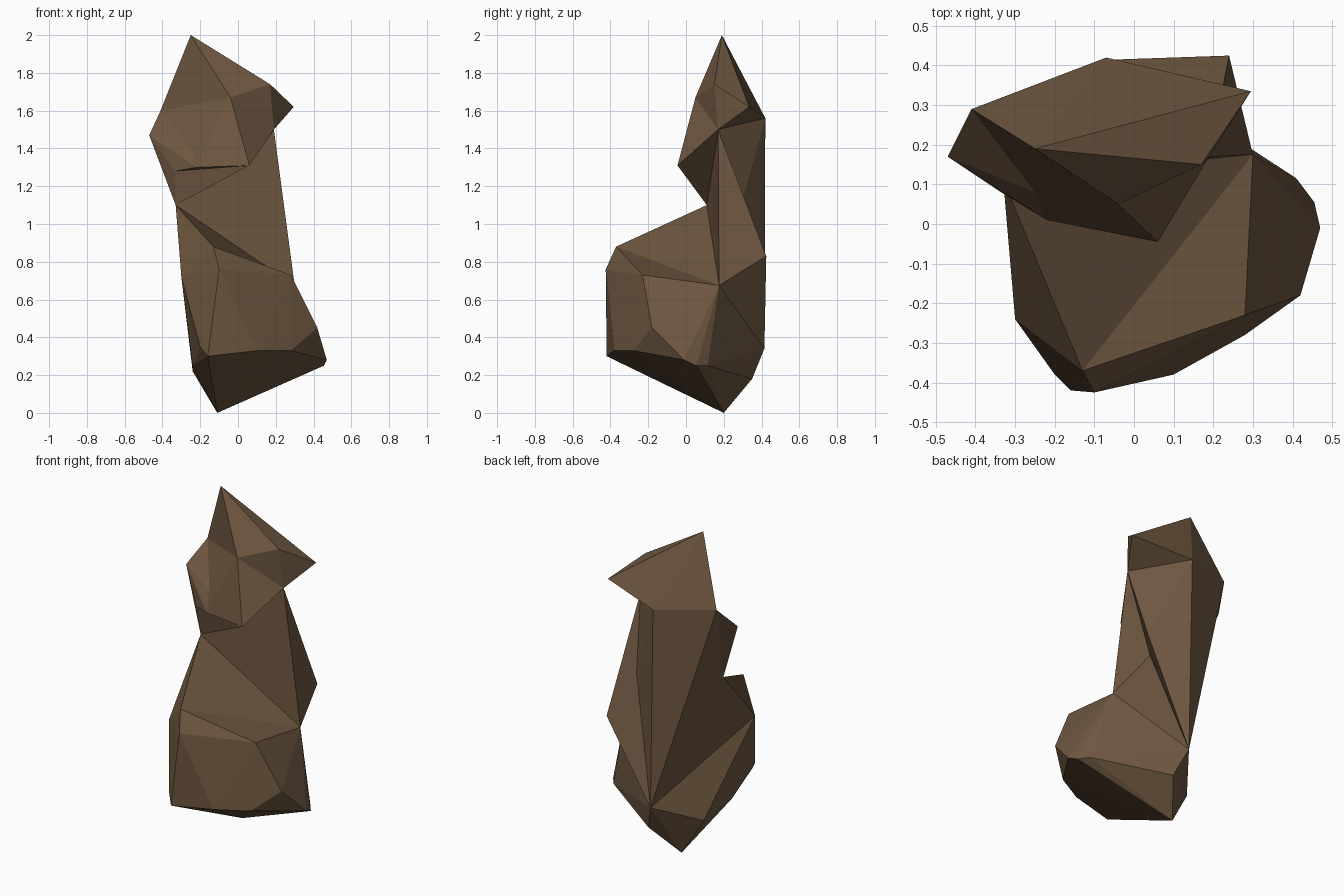
import bpy
import bmesh
from mathutils import Vector

default_cube = bpy.data.objects.get("Cube")
if default_cube:
    bpy.data.objects.remove(default_cube, do_unlink=True)

# Single earthy rock colour
rock_brown = bpy.data.materials.new("rock_brown")
rock_brown.use_nodes = True
colour = (.155, .095, .052, 1)
rock_brown.diffuse_color = colour
for node in rock_brown.node_tree.nodes:
    if node.type == 'BSDF_PRINCIPLED':
        node.inputs["Base Color"].default_value = colour
        node.inputs["Roughness"].default_value = 1

# Corners shared between neighbouring boulders
left_ledge = (-.33, .11, 1.1)
right_ledge = (.3, .175, .675)
back_right = (.24, .425, .83)
back_foot = (-.05, .415, .34)
neck_corner = (.19, .17, 1.5)
head_back = (-.07, .42, 1.56)
head_left = (-.41, .29, 1.6)
peak = (-.25, .19, 2)
forehead = (-.04, .05, 1.67)
brow = (.17, .15, 1.74)
chin = (.06, -.045, 1.31)
chin_left = (-.22, .01, 1.3)
cheek = (-.47, .17, 1.47)
jaw = (-.335, .08, 1.28)
front_top = (-.13, -.37, .88)
front_left = (-.3, -.24, .72)


def chiselled_rock(name, *corners):
    """Flat-faced boulder: the convex hull around its corner points."""
    bm = bmesh.new()
    verts = [bm.verts.new(Vector(corner)) for corner in corners]
    hull = bmesh.ops.convex_hull(bm, input=verts)
    unused = {g for g in hull["geom_interior"] + hull["geom_unused"]
              if isinstance(g, bmesh.types.BMVert)}
    bmesh.ops.delete(bm, geom=list(unused), context='VERTS')
    bmesh.ops.recalc_face_normals(bm, faces=bm.faces[:])
    mesh = bpy.data.meshes.new(name)
    bm.to_mesh(mesh)
    bm.free()
    mesh.materials.append(rock_brown)
    rock = bpy.data.objects.new(name, mesh)
    bpy.context.collection.objects.link(rock)


# Wide base boulder tapering to a pointed foot
chiselled_rock(
    "base_boulder", right_ledge, back_foot, front_top, front_left,
    (-.11, .2, 0), (.01, .35, .18), (-.24, .17, .22),
    (-.24, -.1, .25), (-.2, -.38, .35), (-.16, -.42, .3),
    (.1, -.38, .33), (.28, -.28, .33), (.42, -.18, .45),
    (.47, -.01, .28), (.455, .055, .25), (.41, .115, .25),
    (.28, -.23, .73), (-.1, -.425, .76))

# Sloping shoulder between the base and the neck
chiselled_rock("shoulder_slope", left_ledge, right_ledge, back_foot,
               front_top, front_left)

# Upright neck slab with a fin at its back right
chiselled_rock("neck_slab", left_ledge, right_ledge, back_foot,
               neck_corner, head_back, head_left)
chiselled_rock("neck_fin", right_ledge, back_right, back_foot, neck_corner)

# Pointed crown above the face of the head
chiselled_rock("head_crown", peak, head_left, forehead, brow,
               neck_corner, head_back)
chiselled_rock("head_face", head_left, forehead, chin, chin_left,
               neck_corner, head_back)

# Overhanging throat, cheek wedge on the left and beak on the right
chiselled_rock("head_throat", left_ledge, jaw, chin, neck_corner,
               head_left, cheek)
chiselled_rock("head_cheek", head_left, chin_left, jaw, chin, cheek)
chiselled_rock("head_beak", neck_corner, head_back, peak, brow,
               (.295, .335, 1.62))
